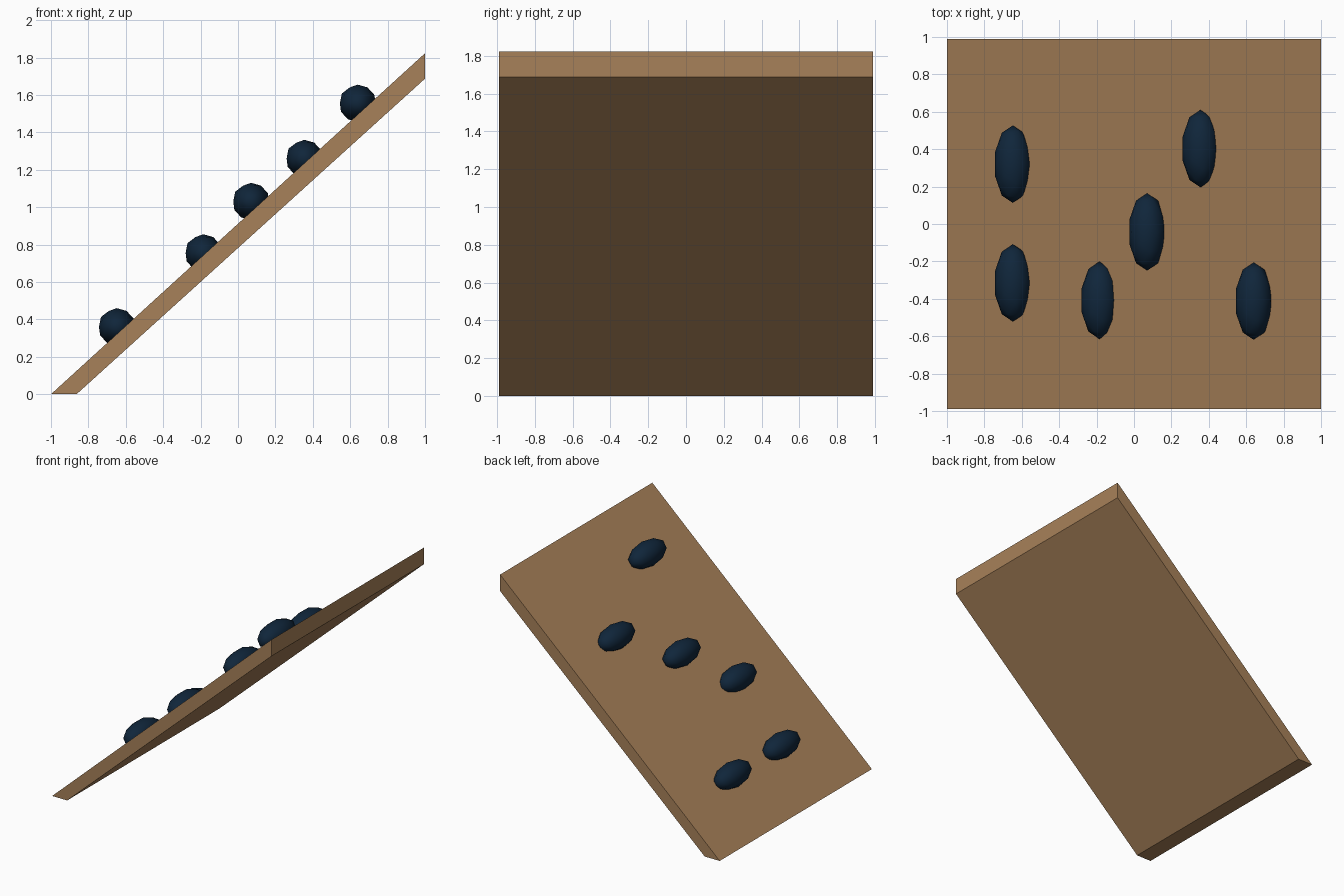
import bpy, bmesh

if "Cube" in bpy.data.objects:
    bpy.data.objects.remove(bpy.data.objects["Cube"])


def material(name, rgb):
    m = bpy.data.materials.new(name)
    m.diffuse_color = (*rgb, 1)
    m.use_nodes = True
    m.node_tree.nodes["Principled BSDF"].inputs["Base Color"].default_value = m.diffuse_color
    return m


wood = material("tan wood", (0.39, 0.22, 0.10))
navy = material("dark navy", (0.005, 0.019, 0.043))


def add_object(name, bm, mat):
    bmesh.ops.recalc_face_normals(bm, faces=bm.faces)
    me = bpy.data.meshes.new(name)
    bm.to_mesh(me)
    bm.free()
    me.materials.append(mat)
    ob = bpy.data.objects.new(name, me)
    bpy.context.collection.objects.link(ob)
    return ob


# Sloping board: side profile extruded across the width
profile = [(-1, 0), (-0.863, 0), (1, 1.687), (1, 1.823)]
bm = bmesh.new()
side = bm.faces.new([bm.verts.new((x, -0.99, z)) for x, z in profile])
ext = bmesh.ops.extrude_face_region(bm, geom=[side])
bmesh.ops.translate(bm, vec=(0, 1.98, 0),
                    verts=[v for v in ext["geom"] if isinstance(v, bmesh.types.BMVert)])
add_object("sloping_board", bm, wood)

# Rounded grips, half sunk into the board
grips = [(-0.648, 0.32, 0.36), (-0.648, -0.315, 0.36), (-0.185, -0.408, 0.755),
         (0.07, -0.042, 1.03), (0.355, 0.403, 1.26), (0.64, -0.412, 1.555)]
for i, pos in enumerate(grips):
    bm = bmesh.new()
    bmesh.ops.create_icosphere(bm, subdivisions=2, radius=1)
    bmesh.ops.scale(bm, vec=(0.1, 0.207, 0.1), verts=bm.verts)
    ob = add_object(f"grip_{i + 1}", bm, navy)
    ob.location = pos
    for p in ob.data.polygons:
        p.use_smooth = True
